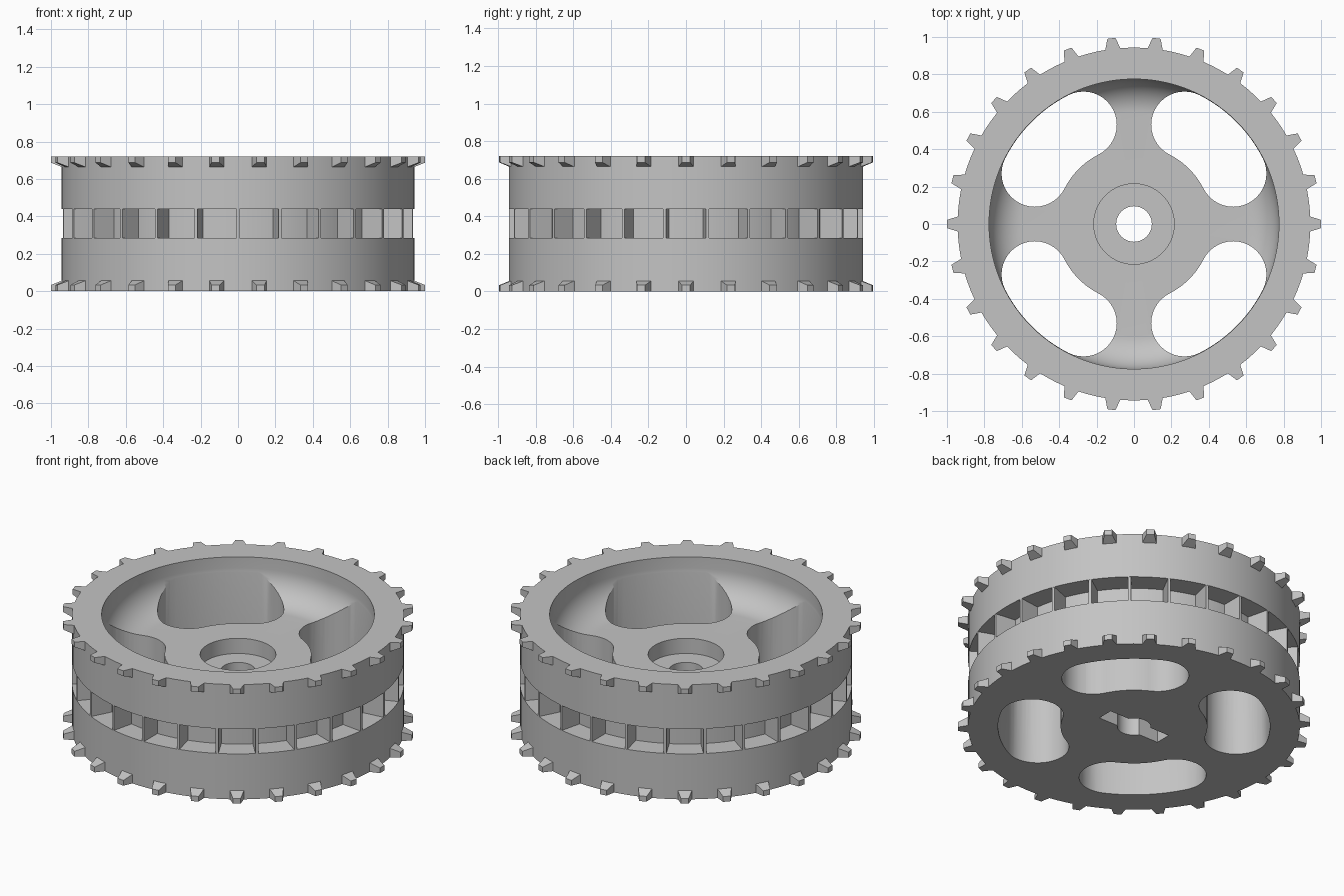
import bpy
import bmesh
from math import sin, cos, pi, radians
from mathutils import Matrix, Vector

cube = bpy.data.objects.get("Cube")
if cube:
    bpy.data.objects.remove(cube, do_unlink=True)

HEIGHT, RIM_R, BORE_R = 0.72, 0.943, 0.095
HUB_TOP = 0.47
SLOT_MID, SLOT_HALF = 0.595, 0.18
POCKET_LOW, POCKET_HIGH = 0.285, 0.44
TEETH = 26
STEP = 2 * pi / TEETH

grey = bpy.data.materials.new("plain_grey")
grey.use_nodes = True
grey.diffuse_color = (0.55, 0.55, 0.55, 1)
grey.node_tree.nodes["Principled BSDF"].inputs["Base Color"].default_value = grey.diffuse_color


def make_object(name, bm):
    bmesh.ops.recalc_face_normals(bm, faces=bm.faces)
    mesh = bpy.data.meshes.new(name)
    bm.to_mesh(mesh)
    bm.free()
    mesh.materials.append(grey)
    obj = bpy.data.objects.new(name, mesh)
    bpy.context.collection.objects.link(obj)
    return obj


def hull(bm, points):
    verts = [bm.verts.new(p) for p in points]
    bmesh.ops.convex_hull(bm, input=verts)


def box_points(r0, r1, half, z0, z1):
    return [Vector((x, y, z)) for x in (r0, r1) for y in (-half, half) for z in (z0, z1)]


# Wheel body: turned section with outer groove, filleted bowl and counterbore
fillet = [(SLOT_MID + SLOT_HALF * cos(a), HUB_TOP + SLOT_HALF - SLOT_HALF * sin(a))
          for a in (radians(d) for d in range(0, 91, 6))]
section = [(BORE_R, 0), (RIM_R, 0), (RIM_R, POCKET_LOW), (0.81, POCKET_LOW),
           (0.81, POCKET_HIGH), (RIM_R, POCKET_HIGH), (RIM_R, HEIGHT),
           (SLOT_MID + SLOT_HALF, HEIGHT)] + fillet + [
           (0.215, HUB_TOP), (0.215, 0.375), (BORE_R, 0.375)]
bm = bmesh.new()
SEGMENTS = TEETH * 5
rings = []
for i in range(SEGMENTS):
    a = 2 * pi * i / SEGMENTS
    rings.append([bm.verts.new((r * cos(a), r * sin(a), z)) for r, z in section])
for i, ring in enumerate(rings):
    after = rings[(i + 1) % SEGMENTS]
    for j in range(len(section)):
        k = (j + 1) % len(section)
        bm.faces.new((ring[j], after[j], after[k], ring[k]))
body = make_object("wheel_body", bm)

# Cutter: four curved slots with round ends
bm = bmesh.new()
half = SLOT_HALF - 0.002
sweep = radians(18)
for q in range(4):
    mid = pi / 4 + q * pi / 2
    outline = []
    for i in range(17):
        a = mid - sweep + 2 * sweep * i / 16
        outline.append(((SLOT_MID + half) * cos(a), (SLOT_MID + half) * sin(a)))
    for end, back in ((mid + sweep, False), (mid - sweep, True)):
        if back:
            for i in range(17):
                a = mid + sweep - 2 * sweep * i / 16
                outline.append(((SLOT_MID - half) * cos(a), (SLOT_MID - half) * sin(a)))
        for i in range(1, 20):
            a = end + pi * i / 20 + (pi if back else 0)
            outline.append((SLOT_MID * cos(end) + half * cos(a),
                            SLOT_MID * sin(end) + half * sin(a)))
    face = bm.faces.new([bm.verts.new((x, y, -0.1)) for x, y in outline])
    extruded = bmesh.ops.extrude_face_region(bm, geom=[face])["geom"]
    bmesh.ops.translate(bm, vec=(0, 0, 1),
                        verts=[v for v in extruded if isinstance(v, bmesh.types.BMVert)])
slots = make_object("slot_cutter", bm)

# Cutter: blind key slot under the hub
bm = bmesh.new()
hull(bm, box_points(-0.215, 0.215, 0.05, -0.1, 0.2))
key = make_object("key_cutter", bm)

for cutter in (slots, key):
    mod = body.modifiers.new(cutter.name, "BOOLEAN")
    mod.operation = "DIFFERENCE"
    mod.solver = "EXACT"
    mod.object = cutter
bpy.context.view_layer.update()
graph = bpy.context.evaluated_depsgraph_get()
cut_mesh = bpy.data.meshes.new_from_object(body.evaluated_get(graph))
body.modifiers.clear()
body.data = cut_mesh
for cutter in (slots, key):
    bpy.data.objects.remove(cutter, do_unlink=True)

bpy.ops.object.select_all(action="DESELECT")
body.select_set(True)
bpy.context.view_layer.objects.active = body
bpy.ops.object.shade_smooth_by_angle(angle=radians(25))

# Tapered teeth on the upper and lower edges
tooth = (box_points(0.92, 0.94, 0.047, HEIGHT - 0.065, HEIGHT)
         + box_points(0.99, 1.0, 0.022, HEIGHT - 0.033, HEIGHT))
tooth = [p for p in tooth if p.x in (tooth[0].x, tooth[-1].x)]
for name, flip in (("upper_teeth", False), ("lower_teeth", True)):
    bm = bmesh.new()
    for i in range(TEETH):
        turn = Matrix.Rotation(i * STEP, 3, "Z")
        hull(bm, [turn @ Vector((p.x, p.y, HEIGHT - p.z if flip else p.z)) for p in tooth])
    make_object(name, bm)

# Thin walls dividing the groove into pockets
bm = bmesh.new()
for i in range(TEETH):
    turn = Matrix.Rotation((i + 0.5) * STEP, 3, "Z")
    hull(bm, [turn @ p for p in box_points(0.8, RIM_R - 0.001, 0.008, POCKET_LOW, POCKET_HIGH)])
make_object("pocket_dividers", bm)
